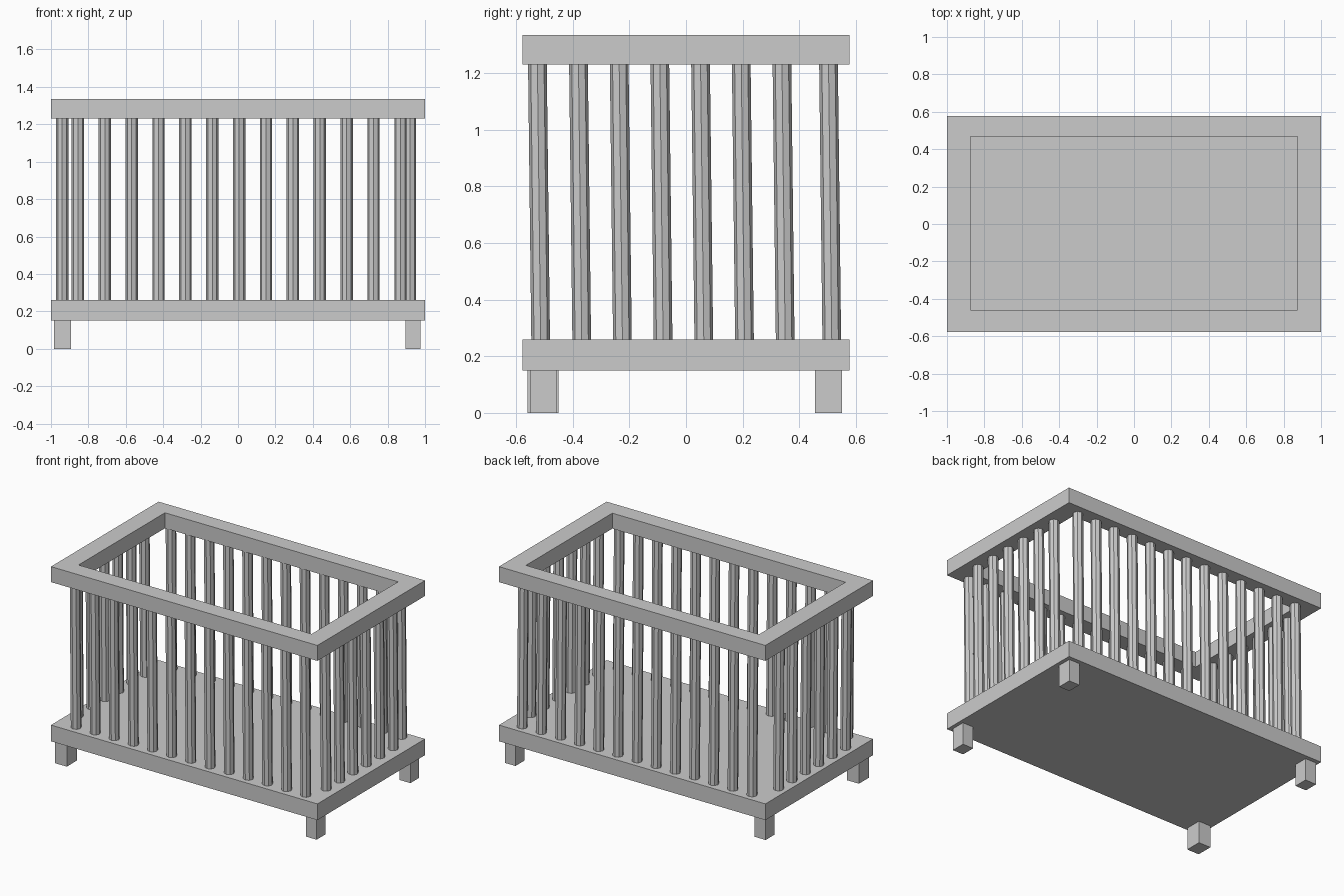
import bpy, bmesh
from mathutils import Matrix, Vector

if "Cube" in bpy.data.objects:
    bpy.data.objects.remove(bpy.data.objects["Cube"])


def make_object(name, bm):
    bmesh.ops.recalc_face_normals(bm, faces=bm.faces)
    mesh = bpy.data.meshes.new(name)
    bm.to_mesh(mesh)
    bm.free()
    obj = bpy.data.objects.new(name, mesh)
    bpy.context.collection.objects.link(obj)
    return obj


def box(name, x0, x1, y0, y1, z0, z1):
    bm = bmesh.new()
    size = Matrix.Diagonal((x1 - x0, y1 - y0, z1 - z0, 1))
    centre = Matrix.Translation(((x0 + x1) / 2, (y0 + y1) / 2, (z0 + z1) / 2))
    bmesh.ops.create_cube(bm, size=1, matrix=centre @ size)
    return make_object(name, bm)


def frame(name, outer, inner, z0, z1):
    # Rectangular ring, extruded upward
    bm = bmesh.new()
    loops = []
    for x0, x1, y0, y1 in (outer, inner):
        corners = ((x0, y0), (x1, y0), (x1, y1), (x0, y1))
        loops.append([bm.verts.new((x, y, z0)) for x, y in corners])
    a, b = loops
    faces = [bm.faces.new((a[i], a[(i + 1) % 4], b[(i + 1) % 4], b[i])) for i in range(4)]
    ext = bmesh.ops.extrude_face_region(bm, geom=faces, use_keep_orig=True)
    verts = [g for g in ext["geom"] if isinstance(g, bmesh.types.BMVert)]
    bmesh.ops.translate(bm, verts=verts, vec=(0, 0, z1 - z0))
    return make_object(name, bm)


def bar(name, x, y):
    # Eight-sided bar, leaning slightly toward the front at the top
    z0, z1, lean = 0.255, 1.235, -0.0115
    bm = bmesh.new()
    bmesh.ops.create_cone(bm, cap_ends=True, segments=8, radius1=0.033,
                          radius2=0.033, depth=z1 - z0)
    for v in bm.verts:
        v.co += Vector((x, y + lean * v.co.z / (z1 - z0), (z0 + z1) / 2))
    return make_object(name, bm)


# Base board and top rail
box("base_board", -1, 1, -0.577, 0.577, 0.15, 0.26)
frame("top_rail", (-1, 1, -0.577, 0.577), (-0.875, 0.875, -0.46, 0.467), 1.23, 1.335)

# Feet (front left one is slightly larger)
box("front_left_foot", -0.983, -0.893, -0.56, -0.45, 0, 0.15)
box("front_right_foot", 0.895, 0.975, -0.55, -0.455, 0, 0.15)
box("back_left_foot", -0.983, -0.9, 0.455, 0.55, 0, 0.15)
box("back_right_foot", 0.895, 0.975, 0.455, 0.55, 0, 0.15)

# Bars along the long sides
step = 0.1437
for i in range(13):
    x = -0.856 + i * step
    bar(f"front_bar_{i + 1}", x, -0.519)
    bar(f"back_bar_{i + 1}", x, 0.509)

# Bars along the short sides
for i in range(6):
    y = -0.374 + i * step
    bar(f"left_bar_{i + 1}", -0.94, y)
    bar(f"right_bar_{i + 1}", 0.92, y)
